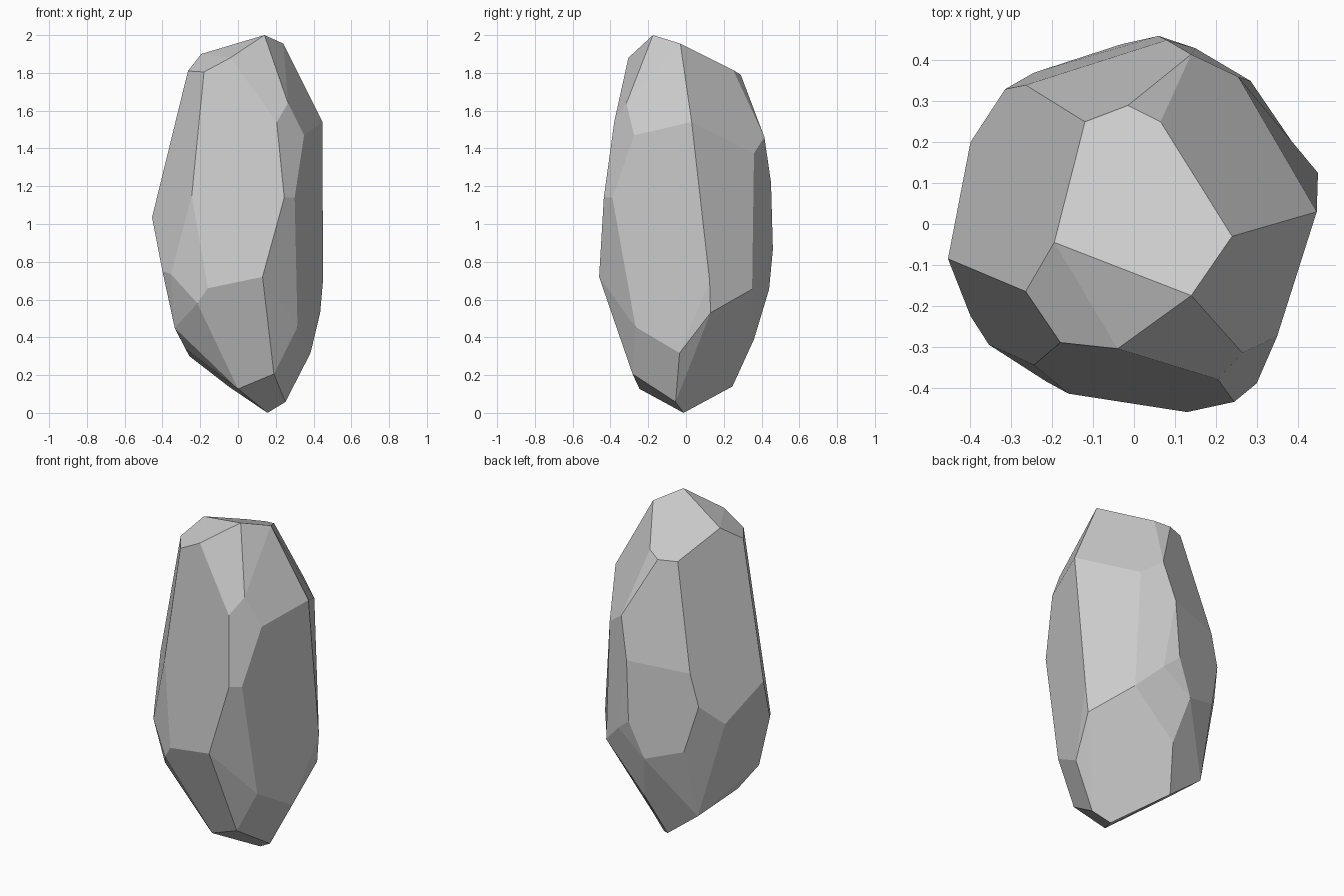
import bpy, bmesh, math

# Corner points of the faceted stone, grouped by height
crown = [(.24, -.03, 1.955), (.14, -.175, 2.0), (-.195, -.045, 1.9), (-.12, .25, 1.79),
         (-.015, .29, 1.79), (.065, .25, 1.815), (-.265, -.165, 1.81), (-.18, -.29, 1.805),
         (-.04, -.305, 1.88), (.265, -.315, 1.64), (.205, -.38, 1.54), (.35, -.275, 1.47),
         (.447, .03, 1.54), (.14, .415, 1.46), (.11, .38, 1.545), (.255, .36, 1.375)]

waist = [(.245, -.435, 1.14), (.30, -.39, 1.14), (.13, -.46, .72), (-.16, -.415, .66),
         (-.245, -.345, 1.15), (-.455, -.085, 1.035), (-.40, -.225, .75), (-.355, -.295, .735),
         (.45, .125, .70), (-.265, .34, 1.19), (-.315, .33, 1.0), (-.40, .20, .87),
         (.08, .45, 1.22), (.285, .347, 1.03), (.285, .35, .655), (.15, .43, .79),
         (.06, .46, .865), (-.03, .44, .655), (-.245, .37, .725)]

base = [(-.215, -.385, .58), (.435, .13, .53), (-.335, -.215, .45), (-.278, -.093, .338),
        (-.30, .245, .455), (-.257, .256, .30), (.025, .36, .39), (-.05, .246, .14),
        (.156, -.013, 0), (0, -.246, .127), (.19, -.283, .206), (.315, -.267, .455),
        (.384, -.034, .317), (.251, -.055, .058)]

# Wrap the corners in a convex skin and merge near-coplanar triangles into facets
bm = bmesh.new()
for p in crown + waist + base:
    bm.verts.new(p)
hull = bmesh.ops.convex_hull(bm, input=bm.verts[:])
loose = [v for v in bm.verts if not v.link_faces]
bmesh.ops.delete(bm, geom=loose, context='VERTS')
bmesh.ops.dissolve_limit(bm, angle_limit=math.radians(6), verts=bm.verts[:], edges=bm.edges[:])
bmesh.ops.recalc_face_normals(bm, faces=bm.faces[:])

mesh = bpy.data.meshes.new("faceted_stone")
bm.to_mesh(mesh)
bm.free()
stone = bpy.data.objects.new("faceted_stone", mesh)
bpy.context.collection.objects.link(stone)
